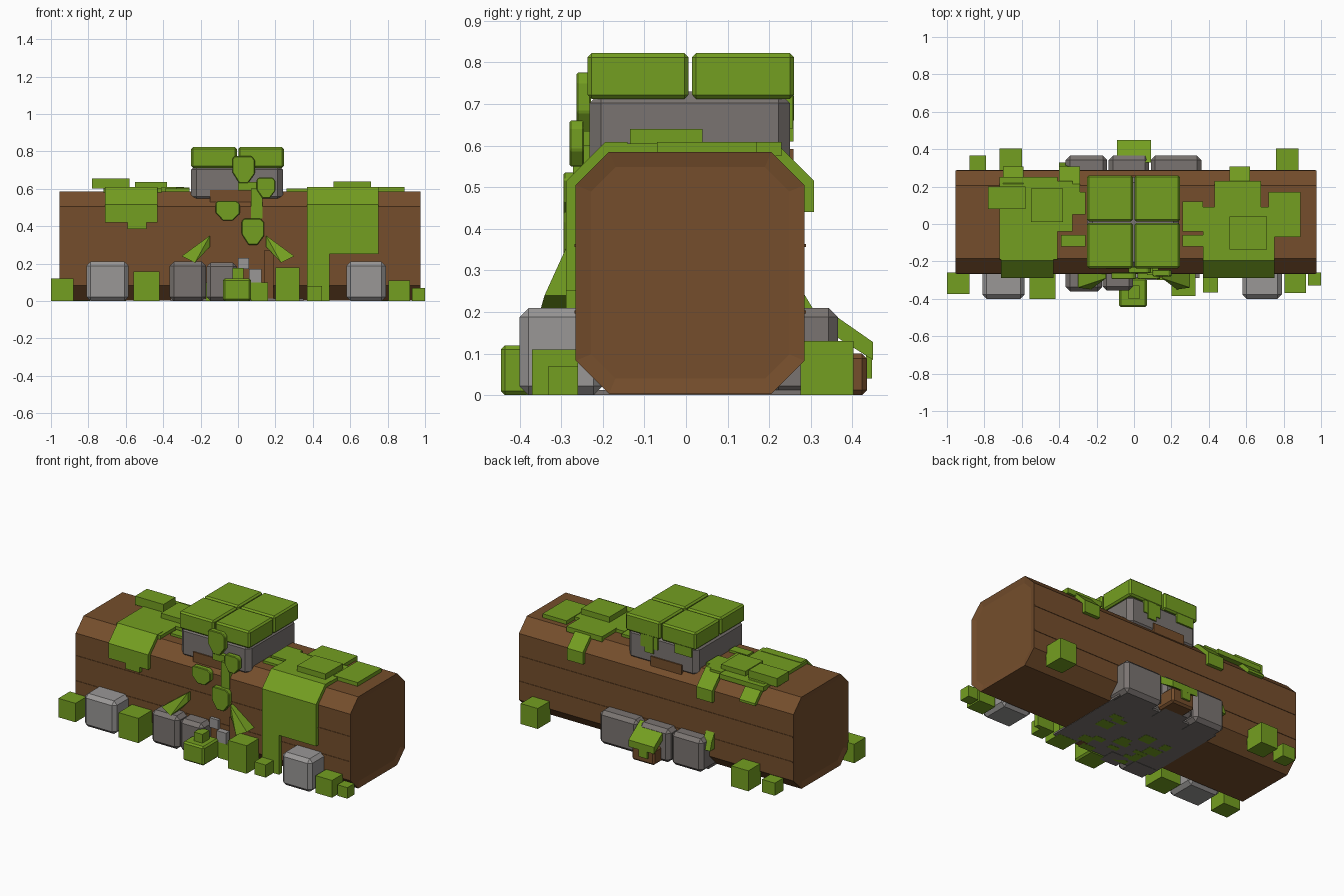
import bpy, bmesh, random
from mathutils import Vector

cube = bpy.data.objects.get("Cube")
if cube:
    bpy.data.objects.remove(cube, do_unlink=True)


def material(name, rgb):
    m = bpy.data.materials.new(name)
    m.use_nodes = True
    m.diffuse_color = (*rgb, 1)
    m.node_tree.nodes["Principled BSDF"].inputs["Base Color"].default_value = (*rgb, 1)
    return m


MOSS = material("moss green", (0.175, 0.345, 0.015))
BARK = material("bark brown", (0.178, 0.076, 0.025))
PALE = material("pale stone", (0.32, 0.31, 0.305))
DARK = material("dark stone", (0.195, 0.175, 0.165))


def finish(name, bm, mat, bevel=0):
    bmesh.ops.recalc_face_normals(bm, faces=bm.faces)
    if bevel:
        bmesh.ops.bevel(bm, geom=bm.edges[:], offset=bevel, segments=1, affect='EDGES')
    mesh = bpy.data.meshes.new(name)
    bm.to_mesh(mesh)
    bm.free()
    mesh.materials.append(mat)
    ob = bpy.data.objects.new(name, mesh)
    bpy.context.collection.objects.link(ob)
    return ob


def box(name, mat, x, y, z, bevel=0):
    bm = bmesh.new()
    bmesh.ops.create_cube(bm, size=1)
    for v in bm.verts:
        v.co = [(a + b) / 2 + c * (b - a) for (a, b), c in zip((x, y, z), v.co)]
    return finish(name, bm, mat, bevel)


def prism(name, mat, points, span, axis, bevel=0):
    """Extrude a (y, z) profile along x, or an (x, z) profile along y."""
    bm = bmesh.new()
    place = (lambda p, t: (t, *p)) if axis == 'x' else (lambda p, t: (p[0], t, p[1]))
    face = bm.faces.new([bm.verts.new(place(p, span[0])) for p in points])
    new = bmesh.ops.extrude_face_region(bm, geom=[face])["geom"]
    shift = Vector(place((0, 0), span[1] - span[0]))
    bmesh.ops.translate(bm, vec=shift, verts=[v for v in new if isinstance(v, bmesh.types.BMVert)])
    return finish(name, bm, mat, bevel)


# Log: chamfered beam with a recessed panel on each end
def octagon(y0, y1, z0, z1, c):
    return [(y0 + c, z0), (y1 - c, z0), (y1, z0 + c), (y1, z1 - c),
            (y1 - c, z1), (y0 + c, z1), (y0, z1 - c), (y0, z0 + c)]


log = prism("log", BARK, octagon(-.265, .285, .003, .585, .08), (-.955, .975), 'x')
bm = bmesh.new()
bm.from_mesh(log.data)
bm.faces.ensure_lookup_table()
ends = [f for f in bm.faces if abs(f.normal.x) > .9]
bmesh.ops.inset_individual(bm, faces=ends, thickness=.04, depth=-.008)
bm.to_mesh(log.data)
bm.free()
for i, z in enumerate((.2, .36)):
    for side, y in (("front", -.266), ("back", .286)):
        box(f"{side}_bark_seam_{i}", BARK, (-.95, .97), (y - .002, y + .002), (z - .004, z + .004))

# Stone block with four moss caps
bm_block = box("stone_block", DARK, (-.25, .24), (-.232, .25), (.53, .73), .028)
for i, x in enumerate(((-.25, -.006), (.002, .246))):
    for j, y in enumerate(((-.237, .006), (.014, .26))):
        box(f"moss_cap_{i}_{j}", MOSS, x, y, (.712, .822), .01)
box("bark_patch", BARK, (-.15, .07), (-.24, .258), (.53, .592))


# Moss sheets folded over the log edges
def drape(name, x, low, side):
    prof = [(.27, low), (.298, low), (.298, .515), (.205, .608),
            (.15, .608), (.15, .58), (.195, .58), (.27, .505)]
    prism(name, MOSS, [(.01 + side * y, z) for y, z in prof], x, 'x')


for name, x, low, side in [
        ("right_moss_drape", (.37, .75), .25, -1), ("right_moss_tail", (.37, .49), 0, -1),
        ("left_moss_drape", (-.71, -.43), .42, -1), ("left_moss_tail", (-.59, -.49), .385, -1),
        ("back_drip_a", (.51, .62), .44, 1), ("back_drip_b", (-.7, -.59), .5, 1),
        ("back_drip_c", (-.4, -.29), .44, 1)]:
    drape(name, x, low, side)

# Flat moss slabs on top of the log
slabs = [((.37, .75), (-.19, .09), .605), ((.43, .68), (.08, .23), .608), ((.72, .89), (-.07, .17), .609),
         ((.51, .71), (-.135, .04), .64), ((.26, .37), (-.04, .12), .602), ((.26, .38), (-.12, -.06), .6),
         ((-.72, -.41), (-.19, .25), .605), ((-.78, -.58), (.08, .2), .655), ((-.55, -.38), (.01, .19), .635),
         ((-.41, -.33), (-.04, .23), .608), ((-.34, -.26), (.05, .17), .606), ((-.39, -.26), (-.12, -.06), .6)]
for i, (x, y, top) in enumerate(slabs):
    box(f"moss_slab_{i}", MOSS, x, y, (.575 if top < .62 else .6, top))

# Rocks along the ground
rocks = [(PALE, (-.81, -.585), (-.4, -.2), .21), (PALE, (.58, .79), (-.4, -.2), .21),
         (DARK, (-.365, -.172), (-.36, -.2), .21), (DARK, (-.168, -.005), (-.355, -.2), .205),
         (DARK, (-.365, -.145), (.2, .365), .21), (DARK, (-.135, .08), (.2, .365), .21),
         (DARK, (.09, .36), (.2, .365), .21)]
for i, (mat, x, y, top) in enumerate(rocks):
    box(f"rock_{i}", mat, x, y, (0, top), .022)
box("small_stone_a", PALE, (0, .06), (-.285, -.25), (.17, .23))
box("small_stone_b", PALE, (.06, .125), (-.3, -.25), (.1, .17))

# Moss cubes along the ground
tufts = [((-1, -.88), (-.375, -.26), .12), ((-.56, -.42), (-.4, -.26), .157), ((.2, .33), (-.385, -.26), .178),
         ((.37, .45), (-.365, -.27), .08), ((.805, .92), (-.37, -.26), .11), ((.93, 1), (-.33, -.26), .07),
         ((.76, .88), (.275, .403), .13), ((-.72, -.6), (.275, .403), .13), ((-.88, -.79), (.28, .365), .08),
         ((.07, .16), (-.3, -.25), .1), ((-.17, -.08), (-.29, -.25), .1)]
for i, (x, y, top) in enumerate(tufts):
    box(f"moss_cube_{i}", MOSS, x, y, (0, top))
box("front_moss_lump", MOSS, (-.08, .07), (-.445, -.29), (0, .12), .01)
box("front_moss_knob", MOSS, (-.03, .03), (-.4, -.33), (.1, .175))

# Hanging vine: stems and pointed leaves on the front
def leaf(name, x0, x1, z0, z1, y):
    w, h = x1 - x0, z1 - z0
    shape = [(0, .4), (.3, 0), (.7, 0), (1, .35), (1, .85), (.85, 1), (.1, 1), (0, .9)]
    prism(name, MOSS, [(x0 + a * w, z0 + b * h) for a, b in shape], (y, y + .035), 'y', .004)


leaf("vine_leaf_top", -.03, .09, .63, .775, -.263)
leaf("vine_leaf_upper", .1, .2, .55, .66, -.28)
leaf("vine_leaf_left", -.12, .01, .43, .535, -.295)
leaf("vine_leaf_lower", .02, .14, .3, .44, -.295)
box("vine_stem_upper", MOSS, (.07, .13), (-.272, -.22), (.44, .6))
box("vine_stem_side", MOSS, (0, .1), (-.258, -.22), (.59, .635))

# Slanted moss fins spreading to both sides of the vine
for name, s in (("left_moss_fin", -1), ("right_moss_fin", 1)):
    bm = bmesh.new()
    for a, b, y in ((.15, .35, -.25), (.15, .3, -.25), (.15, .35, -.29), (.15, .29, -.29),
                    (.3, .24, -.25), (.23, .205, -.25), (.3, .24, -.34), (.23, .205, -.35)):
        bm.verts.new((s * a, y, b))
    bmesh.ops.convex_hull(bm, input=bm.verts)
    finish(name, bm, MOSS)
box("front_root", BARK, (.14, .19), (-.285, -.24), (.0, .27))

# Back shelf: a stump under a sloping moss tile with drips
box("back_stump", BARK, (-.08, .08), (.3, .435), (0, .1), .012)
prism("back_moss_tile", MOSS, [(.33, .21), (.36, .19), (.449, .128), (.449, .085), (.33, .16)], (-.09, .09), 'x')
box("back_moss_tile_drip", MOSS, (-.04, .02), (.432, .447), (.04, .11))
prism("back_moss_wedge", MOSS, [(.28, .25), (.31, .2), (.33, .14), (.28, .14)], (-.4, -.34), 'x')
for i, (x, low) in enumerate((((.02, .14), .64), ((.05, .11), .61), ((-.22, -.1), .66))):
    box(f"block_moss_drip_{i}", MOSS, x, (.24, .256 + .002 * i), (low, .72))

# Stone bed under the log, flecked with moss
box("stone_bed", DARK, (-.36, .35), (-.29, .29), (.001, .012))
random.seed(4)
for i in range(14):
    x, y = random.uniform(-.28, .2), random.uniform(-.27, .12)
    box(f"bed_moss_{i}", MOSS, (x, x + random.uniform(.04, .1)), (y, y + random.uniform(.03, .08)), (0, .006))
